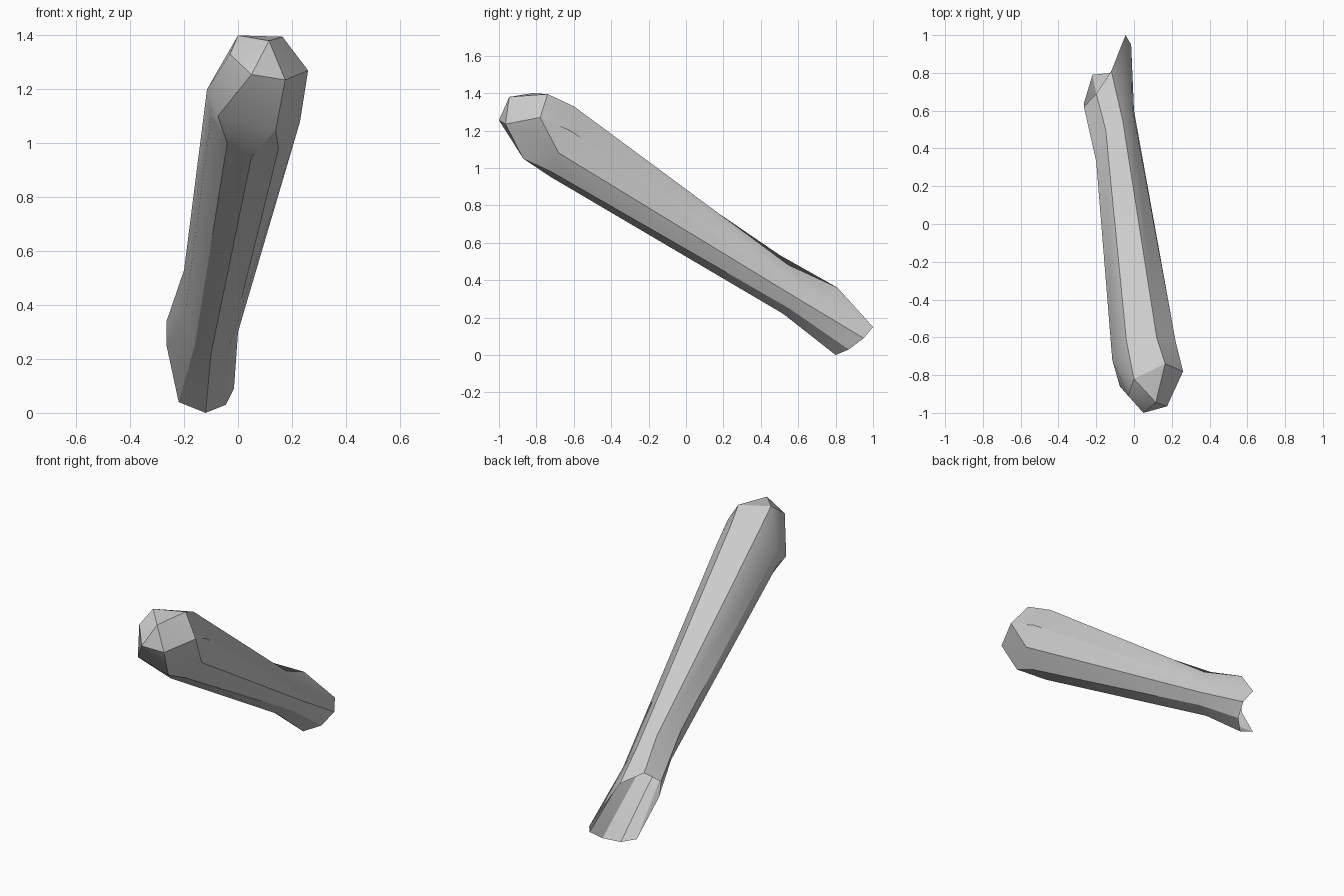
import bpy, bmesh, math

if "Cube" in bpy.data.objects:
    bpy.data.objects.remove(bpy.data.objects["Cube"])

# Cross-sections, all listed in the same order around the limb
shoulder = [(.22, -.62, 1.2), (.23, -.68, 1.08), (.15, -.72, .98), (.05, -.72, .95), (-.04, -.74, 1.0),
            (-.1, -.74, 1.1), (-.115, -.72, 1.2), (-.04, -.62, 1.3), (.12, -.6, 1.33)]
neck = [(-.01, .62, .36), (0, .6, .3), (-.03, .55, .25), (-.1, .52, .22), (-.16, .5, .25),
        (-.195, .42, .38), (-.2, .33, .53), (-.15, .5, .535), (-.06, .55, .48)]
opening = [(-.045, 1, .15), (-.015, .95, .09), (-.045, .87, .03), (-.12, .8, 0), (-.22, .79, .04),
           (-.265, .64, .25), (-.265, .62, .34), (-.2, .69, .4), (-.12, .81, .36)]
# Faceted knob on the thick end
knob = [(0, -.82, 1.4), (.165, -.74, 1.395), (.26, -.78, 1.27), (.175, -.965, 1.235), (.05, -1, 1.255),
        (.115, -.945, 1.38), (-.03, -.91, 1.33), (-.075, -.86, 1.1), (.14, -.87, 1.05)]

bm = bmesh.new()
rings = [[bm.verts.new(p) for p in ring] for ring in (shoulder, neck, opening)]
tip = [bm.verts.new(p) for p in knob]

# Closed knob, left open where it joins the shaft
bmesh.ops.convex_hull(bm, input=rings[0] + tip)
rim = set(rings[0])
inner = [f for f in bm.faces if all(v in rim for v in f.verts)]
bmesh.ops.delete(bm, geom=inner, context='FACES')

# Shaft and flared, open end
for a, b in zip(rings, rings[1:]):
    for i in range(len(a)):
        j = (i + 1) % len(a)
        bm.faces.new((a[i], a[j], b[j], b[i]))
bmesh.ops.dissolve_limit(bm, angle_limit=math.radians(4), verts=tip,
                         edges=[e for e in bm.edges if all(v in tip for v in e.verts)])
bmesh.ops.recalc_face_normals(bm, faces=bm.faces[:])

mesh = bpy.data.meshes.new("limb")
bm.to_mesh(mesh)
bm.free()
limb = bpy.data.objects.new("limb", mesh)
bpy.context.collection.objects.link(limb)

grey = bpy.data.materials.new("light grey")
grey.diffuse_color = (.6, .6, .6, 1)
grey.use_nodes = True
grey.node_tree.nodes["Principled BSDF"].inputs["Base Color"].default_value = grey.diffuse_color
mesh.materials.append(grey)

bpy.context.view_layer.objects.active = limb
limb.select_set(True)
bpy.ops.object.shade_smooth_by_angle(angle=math.radians(30))
